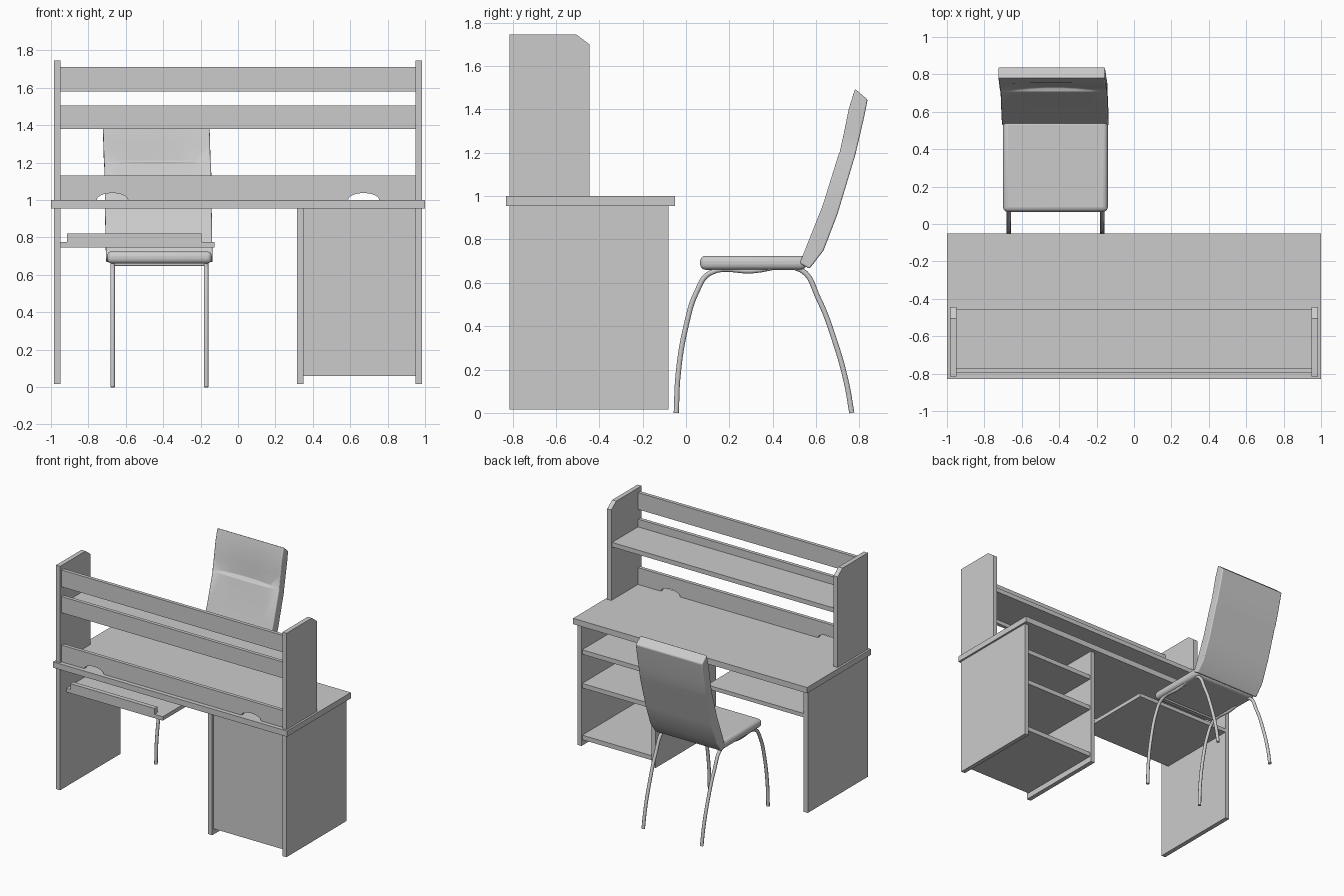
import bpy, bmesh, math

if "Cube" in bpy.data.objects:
    bpy.data.objects.remove(bpy.data.objects["Cube"], do_unlink=True)

GREY = (0.6, 0.6, 0.6, 1)
mat = bpy.data.materials.new("plain_grey")
mat.use_nodes = True
mat.diffuse_color = GREY
mat.node_tree.nodes["Principled BSDF"].inputs["Base Color"].default_value = GREY


def finish(name, bm):
    bmesh.ops.recalc_face_normals(bm, faces=bm.faces)
    mesh = bpy.data.meshes.new(name)
    bm.to_mesh(mesh)
    bm.free()
    mesh.materials.append(mat)
    obj = bpy.data.objects.new(name, mesh)
    bpy.context.collection.objects.link(obj)
    return obj


def box(name, x, y, z):
    bm = bmesh.new()
    bmesh.ops.create_cube(bm, size=1)
    for v in bm.verts:
        v.co = [r[0] + (c + 0.5) * (r[1] - r[0]) for c, r in zip(v.co, (x, y, z))]
    return finish(name, bm)


def prism(name, points, axis, lo, hi):
    """Extrude a flat outline along x (outline in y, z) or y (outline in x, z)."""
    bm = bmesh.new()
    verts = [bm.verts.new((lo, a, b) if axis == "x" else (a, lo, b)) for a, b in points]
    face = bm.faces.new(verts)
    out = bmesh.ops.extrude_face_region(bm, geom=[face])
    move = (hi - lo, 0, 0) if axis == "x" else (0, hi - lo, 0)
    bmesh.ops.translate(bm, vec=move, verts=[e for e in out["geom"] if isinstance(e, bmesh.types.BMVert)])
    return finish(name, bm)


def smooth(obj, width):
    bev = obj.modifiers.new("rounding", "BEVEL")
    bev.width, bev.segments, bev.limit_method = width, 4, "ANGLE"
    bev.angle_limit = math.radians(50)
    bpy.ops.object.select_all(action="DESELECT")
    obj.select_set(True)
    bpy.context.view_layer.objects.active = obj
    bpy.ops.object.shade_smooth_by_angle(angle=math.radians(40))


def tube(name, points, radius):
    curve = bpy.data.curves.new(name, "CURVE")
    curve.dimensions = "3D"
    curve.bevel_depth, curve.bevel_resolution = radius, 3
    curve.resolution_u, curve.use_fill_caps = 6, True
    spline = curve.splines.new("BEZIER")
    spline.bezier_points.add(len(points) - 1)
    for bp, p in zip(spline.bezier_points, points):
        bp.co = p
        bp.handle_left_type = bp.handle_right_type = "AUTO"
    curve.materials.append(mat)
    bpy.context.collection.objects.link(bpy.data.objects.new(name, curve))


# Desk body
BACK, FRONT = -0.815, -0.08
OUT, IN = 0.985, 0.95
box("desk_top", (-1, 1), (-0.83, -0.05), (0.955, 1))
for side, s in (("left", 1), ("right", -1)):
    xs = sorted((s * IN, s * OUT))
    box(side + "_side_panel", xs, (BACK, FRONT), (0.015, 0.955))
    # Upper side panel with a clipped corner
    prism(side + "_hutch_panel",
          [(BACK, 1), (-0.445, 1), (-0.445, 1.70), (-0.505, 1.745), (BACK, 1.745)],
          "x", *xs)

# Cabinet
box("cabinet_inner_panel", (0.315, 0.35), (BACK, FRONT), (0.015, 0.955))
box("cabinet_back", (0.35, IN), (-0.80, -0.78), (0.06, 0.955))
for name, z in (("cabinet_bottom", 0.06), ("lower_shelf", 0.46), ("upper_shelf", 0.72)):
    box(name, (0.35, IN), (-0.78, -0.09), (z, z + 0.035))

# Keyboard tray with a raised strip at its rear
box("keyboard_tray", (-IN, -0.125), (-0.74, FRONT), (0.745, 0.775))
box("tray_strip", (-0.915, -0.195), (-0.74, -0.705), (0.775, 0.82))

# Hutch rails and shelf
RAIL = (-0.797, -0.77)
box("middle_rail", (-IN, IN), RAIL, (1.38, 1.505))
box("top_rail", (-IN, IN), RAIL, (1.58, 1.71))
box("hutch_shelf", (-IN, IN), (-0.77, -0.455), (1.41, 1.445))
outline = [(IN, 1), (IN, 1.13), (-IN, 1.13), (-IN, 1)]
for cx in (-0.672, 0.672):  # cable notches
    for i in range(13):
        a = math.pi * (1 - i / 12)
        outline.append((cx + 0.083 * math.cos(a), 1 + 0.037 * math.sin(a)))
prism("bottom_rail", outline, "y", *RAIL)

# Chair
CX = -0.42
seat = box("chair_seat", (CX - 0.28, CX + 0.28), (0.065, 0.555), (0.66, 0.725))
smooth(seat, 0.026)

# Backrest rows: front y, front z, rear y, rear z, hollow depth
rows = [
    (0.525, 0.69, 0.57, 0.665, 0),
    (0.56, 0.78, 0.635, 0.75, 0),
    (0.63, 0.955, 0.70, 0.92, 0),
    (0.705, 1.195, 0.775, 1.17, 0),
    (0.708, 1.203, 0.778, 1.178, 0.025),
    (0.73, 1.30, 0.80, 1.27, 0.015),
    (0.75, 1.40, 0.823, 1.37, 0.005),
    (0.78, 1.495, 0.838, 1.445, 0),
]
bm = bmesh.new()
bmesh.ops.create_cube(bm, size=2)
bmesh.ops.subdivide_edges(bm, edges=bm.edges[:], cuts=len(rows) - 2, use_grid_fill=True)
for v in bm.verts:
    u, w, t = v.co.x, (v.co.y + 1) / 2, (v.co.z + 1) / 2
    fy, fz, ry, rz, hollow = rows[round(t * (len(rows) - 1))]
    dent = hollow * (1 - u * u) * (1 - w)
    v.co = (CX + 0.285 * u - 0.02 * t, fy + (ry - fy) * w + dent, fz + (rz - fz) * w)
smooth(finish("chair_backrest", bm), 0.02)

# Each side frame is one bent tube: front leg, seat rail, rear leg
frame = [(-0.045, 0), (-0.036, 0.18), (0.0, 0.40), (0.05, 0.56), (0.11, 0.645),
         (0.3, 0.655), (0.53, 0.66), (0.61, 0.53), (0.69, 0.32), (0.74, 0.14), (0.765, 0)]
for side, s in (("left", 1), ("right", -1)):
    tube(side + "_chair_frame", [(CX + s * 0.25, y, z) for y, z in frame], 0.0125)
tube("chair_crossbar", [(CX - 0.25, 0.13, 0.655), (CX + 0.25, 0.13, 0.655)], 0.008)
